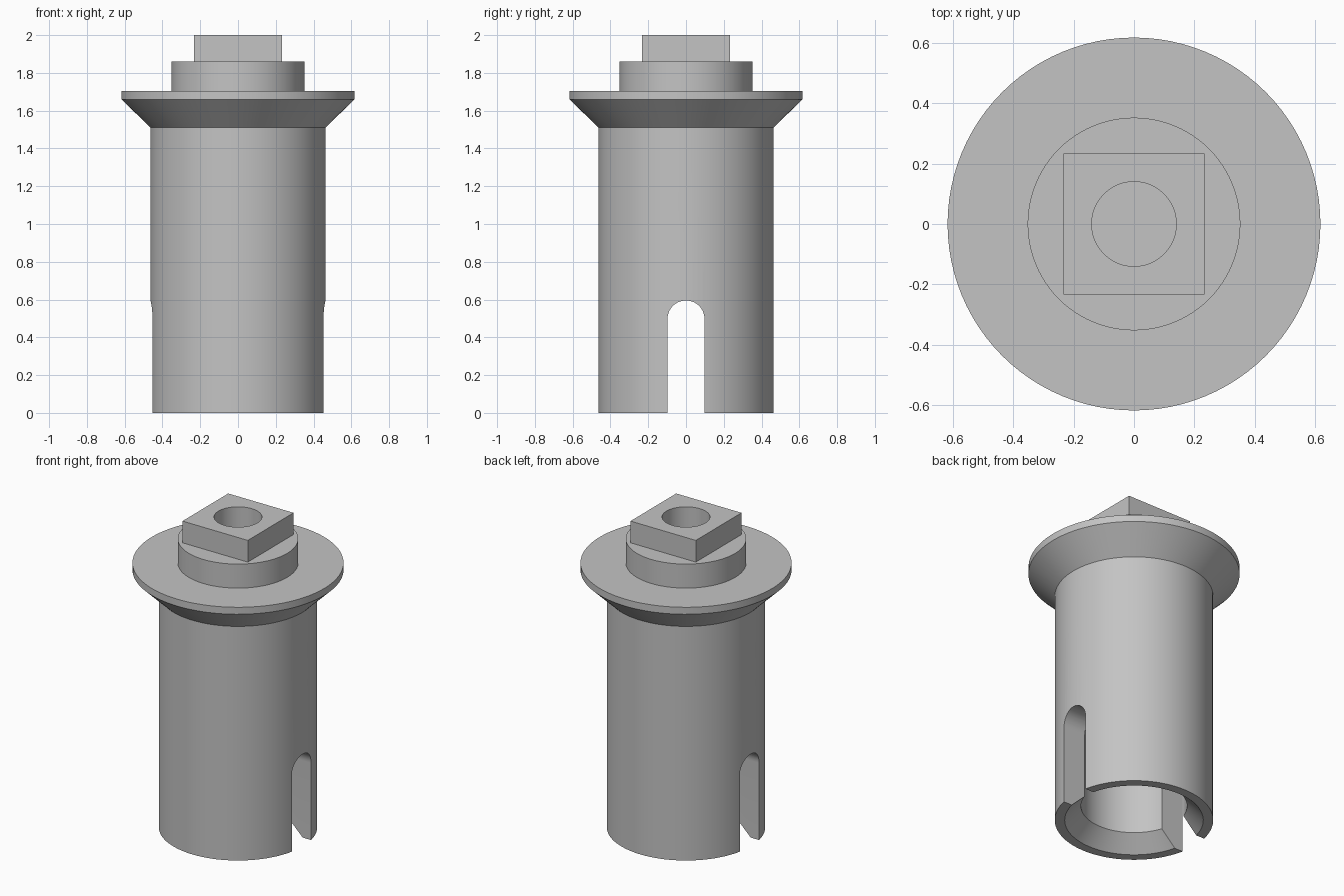
import bpy
import bmesh
import math
from mathutils import Matrix, Vector

cube = bpy.data.objects.get("Cube")
if cube:
    bpy.data.objects.remove(cube, do_unlink=True)

SEGMENTS = 96

grey = bpy.data.materials.new("plain grey")
grey.use_nodes = True
grey.diffuse_color = (0.55, 0.55, 0.55, 1)
grey.node_tree.nodes["Principled BSDF"].inputs["Base Color"].default_value = grey.diffuse_color


def make_object(name, bm):
    bmesh.ops.recalc_face_normals(bm, faces=bm.faces)
    mesh = bpy.data.meshes.new(name)
    bm.to_mesh(mesh)
    bm.free()
    mesh.materials.append(grey)
    obj = bpy.data.objects.new(name, mesh)
    bpy.context.collection.objects.link(obj)
    return obj


def lathe(name, profile):
    """Spin a profile of (radius, z) points that starts and ends on the axis."""
    bm = bmesh.new()
    verts = [bm.verts.new((r, 0, z)) for r, z in profile]
    edges = [bm.edges.new(pair) for pair in zip(verts, verts[1:])]
    bmesh.ops.spin(bm, geom=verts + edges, cent=(0, 0, 0), axis=(0, 0, 1),
                   angle=math.tau, steps=SEGMENTS, use_duplicate=False)
    bmesh.ops.remove_doubles(bm, verts=bm.verts, dist=0.0001)
    return make_object(name, bm)


def box(name, half, bottom, top):
    bm = bmesh.new()
    size = Matrix.Diagonal((2 * half, 2 * half, top - bottom, 1))
    bmesh.ops.create_cube(bm, size=1, matrix=Matrix.Translation((0, 0, (bottom + top) / 2)) @ size)
    return make_object(name, bm)


def slot_tool(name, half, top):
    """Round-topped slot profile extruded right across the body along x."""
    bm = bmesh.new()
    centre = top - half
    outline = [(-half, -0.1)]
    for i in range(25):
        a = math.pi * (1 - i / 24)
        outline.append((half * math.cos(a), centre + half * math.sin(a)))
    outline.append((half, -0.1))
    face = bm.faces.new([bm.verts.new((-1, y, z)) for y, z in outline])
    side = bmesh.ops.extrude_face_region(bm, geom=[face])
    moved = [g for g in side["geom"] if isinstance(g, bmesh.types.BMVert)]
    bmesh.ops.translate(bm, verts=moved, vec=Vector((2, 0, 0)))
    return make_object(name, bm)


def cut(obj, tool):
    mod = obj.modifiers.new("cut", 'BOOLEAN')
    mod.operation = 'DIFFERENCE'
    mod.solver = 'EXACT'
    mod.object = tool
    bpy.context.view_layer.objects.active = obj
    bpy.ops.object.modifier_apply(modifier=mod.name)


# Hollow sleeve with chamfered mouth, flared flange and round boss
sleeve = lathe("flanged_sleeve", [
    (0, 1.5), (0.31, 1.5), (0.31, 0.095), (0.405, 0), (0.463, 0),
    (0.463, 1.51), (0.617, 1.66), (0.617, 1.705), (0.352, 1.705),
    (0.352, 1.86), (0, 1.86)])

# Square drive head
head = box("square_head", 0.233, 1.83, 2.0)

# Side slots and blind top hole
slot = slot_tool("slot_cutter", 0.098, 0.595)
hole = lathe("hole_cutter", [(0, 1.7), (0.14, 1.7), (0.14, 2.1), (0, 2.1)])
for tool in (slot, hole):
    tool.hide_render = True
cut(sleeve, slot)
cut(sleeve, hole)
cut(head, hole)
for tool in (slot, hole):
    bpy.data.objects.remove(tool, do_unlink=True)

# Smooth curved walls, keep hard edges
for obj in (sleeve, head):
    bpy.ops.object.select_all(action='DESELECT')
    obj.select_set(True)
    bpy.context.view_layer.objects.active = obj
    bpy.ops.object.shade_smooth_by_angle(angle=math.radians(30))
